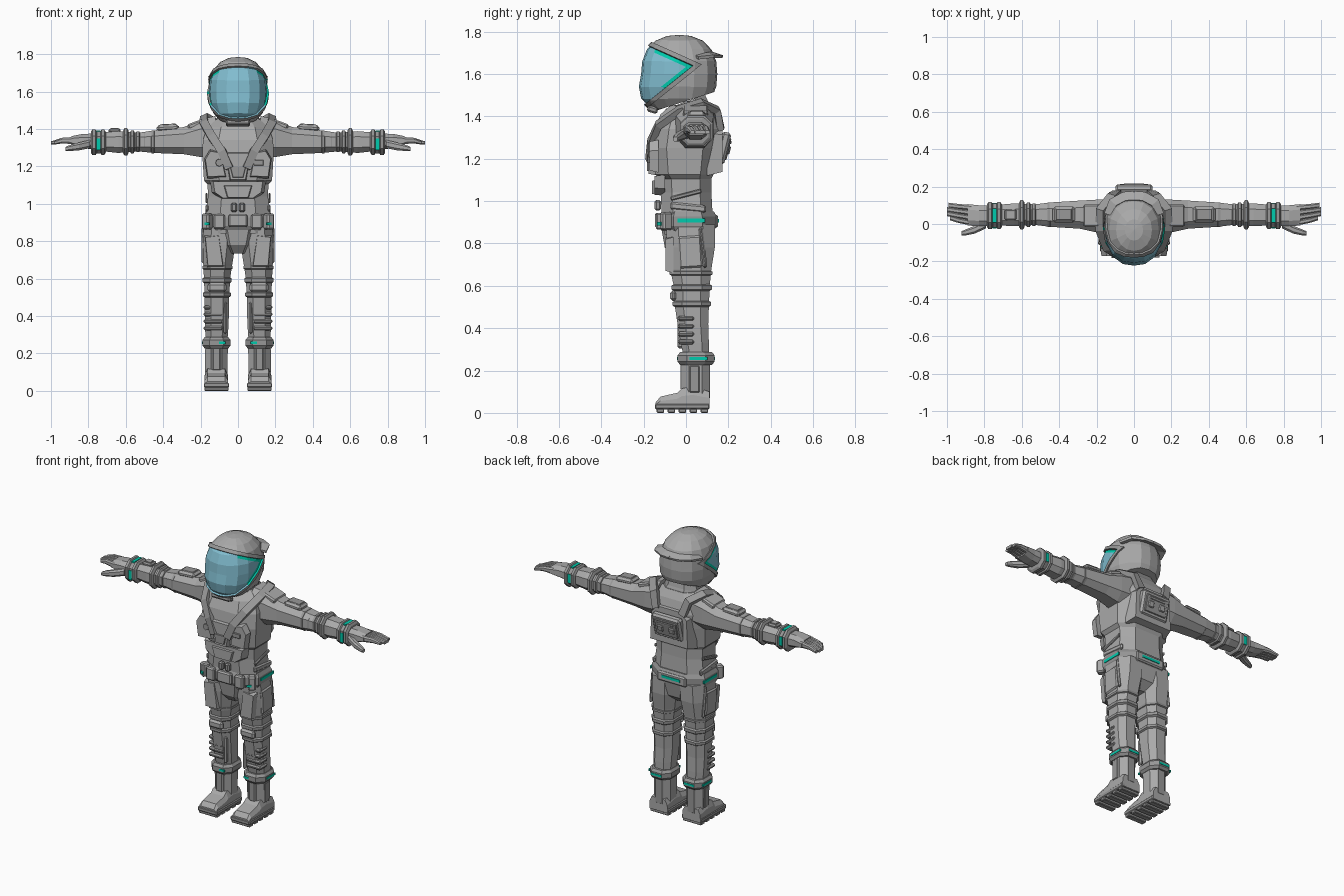
import bpy, bmesh, math
from mathutils import Vector, Matrix


def material(name, rgb):
    m = bpy.data.materials.new(name)
    m.diffuse_color = (*rgb, 1)
    return m


SUIT = material("suit_grey", (0.40, 0.40, 0.40))
TRIM = material("trim_grey", (0.31, 0.31, 0.31))
TEAL = material("teal_light", (0.0, 0.60, 0.42))
GLASS = material("visor_blue", (0.22, 0.51, 0.63))


def finish(name, bm, mats, mirror=False):
    bmesh.ops.recalc_face_normals(bm, faces=bm.faces)
    me = bpy.data.meshes.new(name)
    bm.to_mesh(me)
    bm.free()
    ob = bpy.data.objects.new(name, me)
    bpy.context.collection.objects.link(ob)
    for m in mats:
        me.materials.append(m)
    if mirror:
        ob.modifiers.new("Mirror", "MIRROR").use_clip = False
    return ob


def loft(name, rings, mat=SUIT, mirror=False):
    bm = bmesh.new()
    vs = [[bm.verts.new(p) for p in r] for r in rings]
    n = len(vs[0])
    for a, b in zip(vs, vs[1:]):
        for i in range(n):
            j = (i + 1) % n
            bm.faces.new((a[i], a[j], b[j], b[i]))
    bm.faces.new(vs[0])
    bm.faces.new(vs[-1])
    return finish(name, bm, [mat], mirror)


def octagon(a0, a1, b0, b1, k=0.5):
    # chamfered rectangle between the given limits
    ca, cb, ha, hb = (a0 + a1) / 2, (b0 + b1) / 2, (a1 - a0) / 2, (b1 - b0) / 2
    pts = [(1, -k), (1, k), (k, 1), (-k, 1), (-1, k), (-1, -k), (-k, -1), (k, -1)]
    return [(ca + u * ha, cb + v * hb) for u, v in pts]


def zring(z, x0, x1, y0, y1, k=0.5, tilt=0):
    return [(x, y, z + tilt * y) for x, y in octagon(x0, x1, y0, y1, k)]


def xring(x, y0, y1, z0, z1, k=0.5):
    return [(x, y, z) for y, z in octagon(y0, y1, z0, z1, k)]


def band(name, ring, c, h, lim, mat=TRIM, mirror=True, ch=0.012):
    # chamfered cuff round a limb
    a0, a1, b0, b1 = lim
    small = (a0 + ch, a1 - ch, b0 + ch, b1 - ch)
    rows = [(c - h, small), (c - h * 0.5, lim), (c + h * 0.5, lim), (c + h, small)]
    return loft(name, [ring(t, *l) for t, l in rows], mat, mirror)


def box(name, loc, size, mat=SUIT, rot=(0, 0, 0), mirror=False, bevel=0.008):
    bm = bmesh.new()
    bmesh.ops.create_cube(bm, size=1)
    bmesh.ops.scale(bm, vec=size, verts=bm.verts)
    if bevel:
        bmesh.ops.bevel(bm, geom=bm.edges[:], offset=min(bevel, min(size) * 0.4), segments=1, affect='EDGES')
    for ax, a in zip("XYZ", rot):
        bmesh.ops.rotate(bm, matrix=Matrix.Rotation(a, 3, ax), verts=bm.verts)
    bmesh.ops.translate(bm, vec=loc, verts=bm.verts)
    return finish(name, bm, [mat], mirror)


def prism(name, pts, y0, y1, mat=SUIT, mirror=False, inset=0.88):
    # front-facing plate from an x-z outline, tapered towards y1
    cx = sum(p[0] for p in pts) / len(pts)
    cz = sum(p[1] for p in pts) / len(pts)
    top = [(cx + (x - cx) * inset, y1, cz + (z - cz) * inset) for x, z in pts]
    return loft(name, [[(x, y0, z) for x, z in pts], top], mat, mirror)


def strap(name, pts, w, t, mat=TRIM, mirror=True):
    pts = [Vector(p) for p in pts]
    rings = []
    for i, p in enumerate(pts):
        d = (pts[min(i + 1, len(pts) - 1)] - pts[max(i - 1, 0)]).normalized()
        out = p - Vector((p.x * 0.6, 0.0, 1.25))
        out = (out - d * out.dot(d)).normalized()
        s = d.cross(out) * w / 2
        rings.append([p + s - out * t, p + s + out * t, p - s + out * t, p - s - out * t])
    return loft(name, rings, mat, mirror)


# helmet shell cut by wedge planes into visor, teal edge and rim
bm = bmesh.new()
bmesh.ops.create_uvsphere(bm, u_segments=16, v_segments=10, radius=1)
for v in bm.verts:
    r = sum(abs(c) ** 2.4 for c in v.co) ** (-1 / 2.4)
    x, y, z = v.co * r
    v.co = (x * 0.155, -0.032 + y * 0.18, 1.6 + z * 0.185)
    if y < 0 and z < 0:
        v.co.y += 0.05 * z * -y - 0.0


def cut(co, no, **kw):
    return bmesh.ops.bisect_plane(bm, geom=bm.verts[:] + bm.edges[:] + bm.faces[:], plane_co=co, plane_no=no, **kw)


low = cut((0, -0.18, 1.415), (0, 0.32, -1), clear_outer=True)
bmesh.ops.holes_fill(bm, edges=[e for e in bm.edges if e.is_boundary])
TIP = Vector((0, 0.03, 1.638))
UP = Vector((0, 0.45, 1)).normalized()
DOWN = Vector((0, 0.80, -1)).normalized()
for off in (-0.016, 0, 0.02):
    for n in (UP, DOWN):
        cut(TIP + n * off, n)
rim = []
for f in bm.faces:
    c = f.calc_center_median()
    d = max((c - TIP).dot(UP), (c - TIP).dot(DOWN))
    if d < 0:
        f.material_index = 2 if d > -0.016 and c.y > -0.13 else 1
    elif d < 0.02 and c.z > 1.44:
        f.material_index = 3
        rim.append(f)
bm.normal_update()
new = bmesh.ops.extrude_face_region(bm, geom=rim)
verts = [g for g in new["geom"] if isinstance(g, bmesh.types.BMVert)]
for v in verts:
    v.co += (v.co - Vector((0, -0.03, 1.6))).normalized() * 0.011
bmesh.ops.delete(bm, geom=rim, context='FACES_ONLY')
finish("helmet", bm, [SUIT, GLASS, TEAL, TRIM])
strap("helmet_side_panel", [(0.135, 0.05, 1.68), (0.112, 0.115, 1.69), (0.05, 0.147, 1.69), (0.0, 0.15, 1.69)], 0.05, 0.007, SUIT)
box("helmet_chin_guard", (0, -0.158, 1.432), (0.13, 0.05, 0.03), TRIM, (-0.3, 0, 0))

# collar and torso
loft("collar", [zring(z, -w, w, -w * 0.95, w * 0.9, tilt=0.36) for z, w in
                ((1.36, 0.13), (1.42, 0.125), (1.435, 0.115), (1.47, 0.10))], TRIM)
loft("torso", [zring(z, -w, w, a, b, 0.55) for z, w, a, b in (
    (0.84, 0.17, -0.10, 0.125), (0.95, 0.172, -0.115, 0.125), (1.04, 0.16, -0.12, 0.12),
    (1.105, 0.163, -0.125, 0.12), (1.125, 0.182, -0.145, 0.13), (1.25, 0.19, -0.162, 0.15),
    (1.34, 0.188, -0.15, 0.16), (1.41, 0.165, -0.12, 0.14), (1.455, 0.11, -0.07, 0.115))])
strap("harness_strap", [(0.09, 0.165, 1.34), (0.12, 0.145, 1.43), (0.178, 0.075, 1.462), (0.18, -0.03, 1.43),
                        (0.14, -0.13, 1.36), (0.085, -0.165, 1.28), (0.045, -0.172, 1.19)], 0.045, 0.016)
prism("chest_plate", [(0.06, 1.14), (0.165, 1.135), (0.18, 1.24), (0.15, 1.29), (0.09, 1.28)], -0.13, -0.172, SUIT, True)
prism("sternum_plate", [(-0.045, 1.12), (0.045, 1.12), (0.075, 1.28), (-0.075, 1.28)], -0.13, -0.178)
prism("sternum_pocket", [(-0.03, 1.14), (0.03, 1.14), (0.045, 1.2), (-0.045, 1.2)], -0.17, -0.185, TRIM)
prism("stomach_plate", [(-0.14, 1.06), (-0.09, 1.025), (0.09, 1.025), (0.14, 1.06), (0.15, 1.125), (-0.15, 1.125)], -0.10, -0.148)
prism("stomach_pouch", [(-0.06, 1.03), (0.06, 1.03), (0.08, 1.10), (-0.08, 1.10)], -0.14, -0.16)
prism("chest_knob", [(-0.10 + 0.022 * math.cos(i * math.pi / 4), 1.22 + 0.022 * math.sin(i * math.pi / 4))
                     for i in range(8)], -0.16, -0.182, TRIM)
box("chest_tag", (0.11, -0.172, 1.22), (0.055, 0.014, 0.03), TRIM, bevel=0.003)
box("side_seam", (0.168, 0.0, 1.03), (0.012, 0.15, 0.02), TRIM, (0.25, 0, 0), True)
box("waist_panel", (0.165, 0.01, 0.97), (0.02, 0.17, 0.035), SUIT, (-0.1, 0, 0), True)

# backpack with control details
prism("back_panel", [(-0.15, 1.12), (0.15, 1.12), (0.14, 1.32), (0.09, 1.37), (-0.09, 1.37), (-0.14, 1.32)], 0.10, 0.172)
TILT = (-0.24, 0, 0)
box("backpack", (0, 0.175, 1.25), (0.2, 0.045, 0.155), SUIT, TILT, bevel=0.012)
box("backpack_frame", (0, 0.197, 1.245), (0.155, 0.012, 0.105), TRIM, TILT, bevel=0.004)
box("backpack_dial", (0.04, 0.202, 1.24), (0.04, 0.014, 0.04), SUIT, TILT, True, 0.005)
box("backpack_slot", (0, 0.21, 1.278), (0.11, 0.01, 0.015), SUIT, TILT, bevel=0.003)

# belt, buckles, pouches and lights
band("belt", zring, 0.905, 0.045, (-0.187, 0.187, -0.127, 0.145), TRIM, False)
box("belt_buckle", (0, -0.132, 0.91), (0.10, 0.03, 0.07))
box("belt_clip", (0.022, -0.133, 0.98), (0.032, 0.03, 0.05), TRIM, mirror=True)
box("belt_pouch", (0.10, -0.125, 0.905), (0.06, 0.035, 0.08), SUIT, mirror=True)
box("hip_pouch", (0.165, -0.095, 0.905), (0.045, 0.05, 0.085), SUIT, (0, 0, 0.6), True)
box("hip_light", (0.187, 0.025, 0.908), (0.008, 0.13, 0.018), TEAL, mirror=True, bevel=0)
box("hip_front_light", (0.165, -0.125, 0.893), (0.03, 0.008, 0.015), TEAL, (0, 0, 0.6), True, 0)
box("back_belt_plate", (0, 0.142, 0.905), (0.20, 0.02, 0.06), SUIT)
box("back_light", (0, 0.152, 0.908), (0.13, 0.008, 0.016), TEAL, bevel=0)
loft("pelvis", [zring(z, -w, w, a, b) for z, w, a, b in (
    (0.735, 0.05, -0.06, 0.07), (0.78, 0.085, -0.10, 0.12), (0.88, 0.12, -0.118, 0.14))])

# legs
loft("leg", [zring(*r) for r in (
    (0.26, 0.057, 0.172, -0.01, 0.108), (0.33, 0.052, 0.176, -0.025, 0.108), (0.42, 0.048, 0.178, -0.04, 0.105),
    (0.50, 0.047, 0.178, -0.052, 0.108), (0.60, 0.042, 0.182, -0.058, 0.112), (0.68, 0.03, 0.186, -0.075, 0.12),
    (0.78, 0.014, 0.19, -0.088, 0.136), (0.89, 0.012, 0.183, -0.095, 0.138))], SUIT, True)
band("upper_knee_ring", zring, 0.592, 0.018, (0.034, 0.19, -0.068, 0.122))
band("lower_knee_ring", zring, 0.515, 0.016, (0.038, 0.188, -0.064, 0.118))
box("knee_pad", (0.112, -0.06, 0.553), (0.10, 0.03, 0.05), SUIT, mirror=True, bevel=0.012)
band("thigh_ring", zring, 0.66, 0.014, (0.03, 0.191, -0.077, 0.124))
prism("thigh_plate", [(0.075, 0.66), (0.165, 0.66), (0.18, 0.83), (0.10, 0.84)], -0.06, -0.096, SUIT, True)
box("thigh_side_panel", (0.185, 0.02, 0.76), (0.02, 0.11, 0.15), SUIT, (0.06, 0, 0), True)
box("thigh_side_strip", (0.185, 0.08, 0.78), (0.018, 0.02, 0.19), TRIM, (0.12, 0, 0), True)
for i in range(4):
    box(f"shin_rib_{i + 1}", (0.132, 0.0, 0.335 + i * 0.037), (0.104, 0.078, 0.023), TRIM, mirror=True)
box("shin_rail", (0.068, -0.025, 0.39), (0.02, 0.03, 0.17), SUIT, mirror=True)
band("ankle_ring", zring, 0.257, 0.03, (0.04, 0.19, -0.04, 0.135))
box("ankle_side_light", (0.189, 0.06, 0.257), (0.008, 0.085, 0.013), TEAL, mirror=True, bevel=0)
box("ankle_back_light", (0.115, 0.134, 0.257), (0.075, 0.008, 0.013), TEAL, mirror=True, bevel=0)
box("ankle_front_light", (0.085, -0.039, 0.257), (0.035, 0.008, 0.013), TEAL, mirror=True, bevel=0)

# boots
loft("boot_shaft", [zring(z, a, b, -0.018, 0.108) for z, a, b in ((0.06, 0.057, 0.172), (0.25, 0.054, 0.174))], SUIT, True)
box("boot_front_rib", (0.115, -0.016, 0.17), (0.05, 0.02, 0.13), TRIM, mirror=True)
box("boot_side_rib", (0.17, 0.04, 0.16), (0.014, 0.05, 0.13), TRIM, mirror=True)
box("boot_heel_rib", (0.113, 0.105, 0.15), (0.06, 0.016, 0.17), TRIM, mirror=True)
loft("foot", [[(0.052, y, 0.02), (0.18, y, 0.02), (0.178, y, h * 0.6 + 0.01), (0.163, y, h), (0.07, y, h), (0.054, y, h * 0.6 + 0.01)]
              for y, h in ((0.112, 0.10), (0.03, 0.125), (-0.02, 0.115), (-0.04, 0.095), (-0.12, 0.077), (-0.143, 0.05))], SUIT, True)
box("sole", (0.115, -0.017, 0.03), (0.136, 0.258, 0.026), TRIM, mirror=True, bevel=0.005)
for i in range(5):
    box(f"sole_tread_{i + 1}", (0.115, -0.121 + i * 0.052, 0.01), (0.13, 0.036, 0.02), TRIM, mirror=True, bevel=0.004)

# arms
loft("arm", [xring(*r) for r in (
    (0.12, -0.06, 0.13, 1.25, 1.47), (0.20, -0.045, 0.13, 1.25, 1.45), (0.29, -0.025, 0.125, 1.265, 1.41),
    (0.45, -0.015, 0.115, 1.272, 1.392), (0.53, -0.005, 0.105, 1.28, 1.38), (0.64, -0.012, 0.11, 1.272, 1.388),
    (0.76, -0.005, 0.1, 1.285, 1.378))], SUIT, True)
box("shoulder_cap", (0.225, 0.045, 1.425), (0.09, 0.12, 0.03), SUIT, (0, 0.35, 0), True)
box("upper_arm_pad", (0.375, 0.05, 1.405), (0.12, 0.085, 0.035), SUIT, (0, 0.05, 0), True, 0.012)
box("upper_arm_pad_plate", (0.375, 0.05, 1.422), (0.085, 0.06, 0.01), TRIM, (0, 0.05, 0), True, 0.003)
for i, (x, g) in enumerate(((0.455, 0.0), (0.495, -0.008), (0.535, -0.006), (0.565, 0.0), (0.6, 0.012))):
    band(f"elbow_ring_{i + 1}", xring, x, 0.014, (-0.017 - g, 0.115 + g, 1.27 - g, 1.392 + g))
box("forearm_screen", (-0.66, 0.05, 1.39), (0.065, 0.06, 0.024), TRIM)
box("forearm_screen_face", (-0.66, 0.05, 1.402), (0.04, 0.035, 0.009), SUIT, bevel=0)
band("wrist_ring_inner", xring, 0.722, 0.015, (-0.028, 0.118, 1.262, 1.396))
band("wrist_ring_outer", xring, 0.77, 0.016, (-0.028, 0.118, 1.26, 1.398))
band("wrist_core", xring, 0.745, 0.02, (-0.02, 0.11, 1.27, 1.39))
box("wrist_top_light", (0.746, 0.045, 1.389), (0.02, 0.075, 0.008), TEAL, mirror=True, bevel=0)
box("wrist_front_light", (0.746, -0.019, 1.318), (0.02, 0.008, 0.06), TEAL, mirror=True, bevel=0)
box("wrist_back_light", (0.746, 0.109, 1.33), (0.02, 0.008, 0.055), TEAL, mirror=True, bevel=0)

# gloves
loft("palm", [xring(*r) for r in ((0.77, -0.01, 0.10, 1.29, 1.375), (0.83, -0.012, 0.10, 1.298, 1.374),
                                  (0.89, -0.008, 0.106, 1.312, 1.362))], SUIT, True)
for i in range(4):
    y, tip = 0.006 + i * 0.027, 0.034 + i * 0.022
    end = (0.985, 1.0, 1.0, 0.992)[i]
    loft(f"finger_{i + 1}", [xring(x, c - 0.014, c + 0.014, z - h, z + h) for x, c, z, h in (
        (0.87, y, 1.338, 0.020), (0.94, (y + tip) / 2, 1.338, 0.015), (end, tip, 1.325, 0.009))], SUIT, True)
loft("thumb", [xring(x, y - w, y + w, z - w, z + w) for x, y, z, w in (
    (0.79, 0.0, 1.32, 0.022), (0.85, -0.03, 1.307, 0.021), (0.90, -0.045, 1.298, 0.016), (0.922, -0.05, 1.293, 0.011))], SUIT, True)
